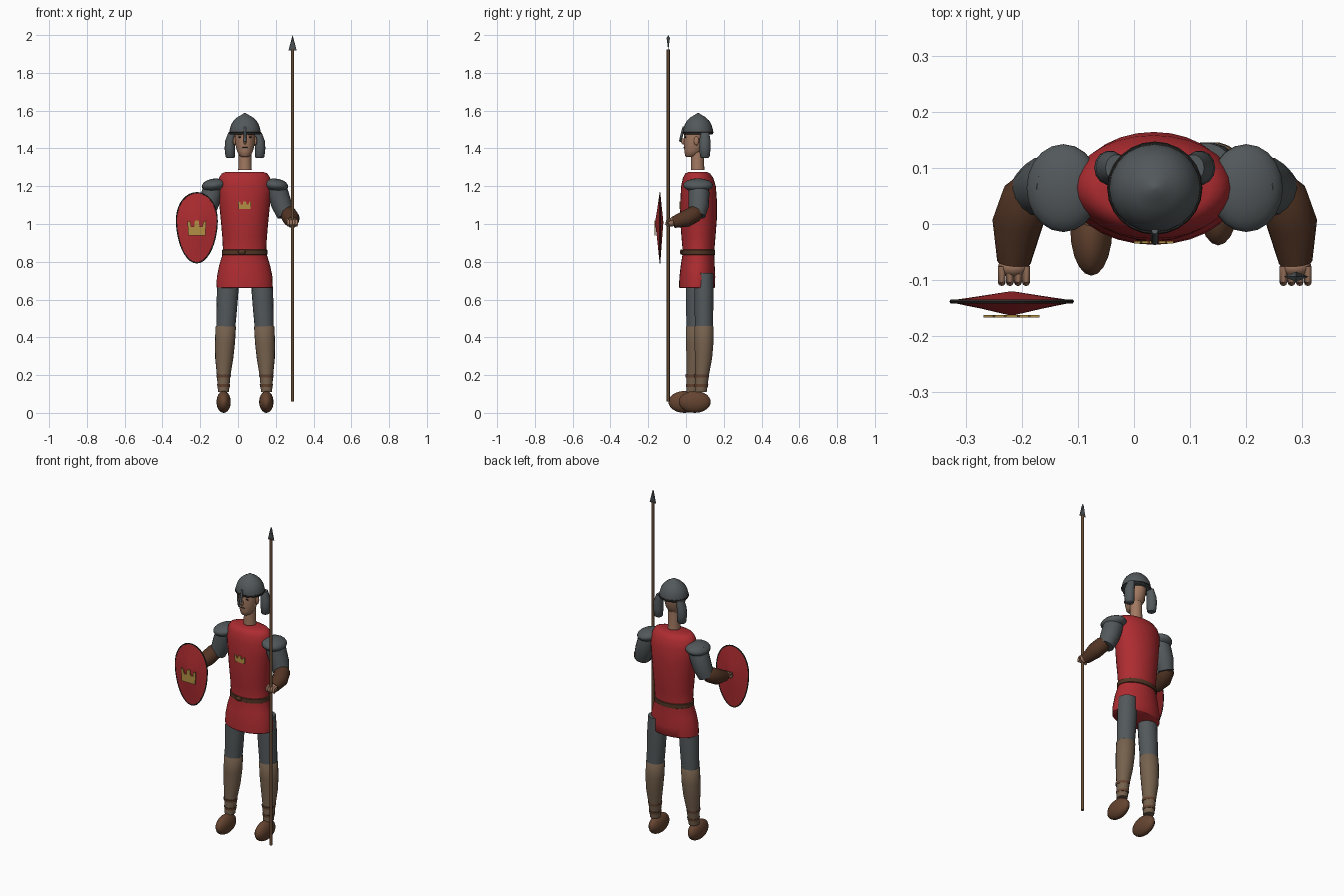
import bpy, bmesh, math
from mathutils import Vector

CX = 0.037  # symmetry plane of the body
COLOURS = {
    "red_cloth": (0.42, 0.025, 0.03), "steel": (0.085, 0.098, 0.104),
    "skin": (0.36, 0.19, 0.12), "dark_leather": (0.085, 0.035, 0.018),
    "boot_leather": (0.13, 0.058, 0.03), "legging_cloth": (0.18, 0.12, 0.075),
    "gold": (0.45, 0.28, 0.06), "wood": (0.13, 0.07, 0.035),
    "dark_trim": (0.025, 0.022, 0.02),
}
MATS = {}
for key, c in COLOURS.items():
    MATS[key] = bpy.data.materials.new(key)
    MATS[key].diffuse_color = (*c, 1)


def finish(name, bm, mat, smooth=True):
    bmesh.ops.recalc_face_normals(bm, faces=bm.faces)
    me = bpy.data.meshes.new(name)
    bm.to_mesh(me)
    bm.free()
    ob = bpy.data.objects.new(name, me)
    bpy.context.collection.objects.link(ob)
    me.materials.append(MATS[mat])
    if smooth:
        bpy.context.view_layer.objects.active = ob
        ob.select_set(True)
        bpy.ops.object.shade_smooth_by_angle(angle=math.radians(45))
        ob.select_set(False)
    return ob


def skin_rings(name, rings, mat, closed=False):
    """Bridge a list of point rings, capping the ends unless closed."""
    bm = bmesh.new()
    vs = [[bm.verts.new(p) for p in r] for r in rings]
    n = len(vs[0])
    for k in range(len(vs) if closed else len(vs) - 1):
        a, b = vs[k], vs[(k + 1) % len(vs)]
        for i in range(n):
            j = (i + 1) % n
            bm.faces.new((a[i], a[j], b[j], b[i]))
    if not closed:
        bm.faces.new(vs[0])
        bm.faces.new(vs[-1])
    return finish(name, bm, mat)


def loft(name, rows, mat, n=20):
    """rows: (z, centre x, centre y, radius x, radius y)"""
    ang = [2 * math.pi * i / n for i in range(n)]
    return skin_rings(name, [[(cx + rx * math.cos(a), cy + ry * math.sin(a), z)
                              for a in ang] for z, cx, cy, rx, ry in rows], mat)


def tube(name, pts, radii, mat, n=14, ref=(1, 0, 0), closed=False):
    pts = [Vector(p) for p in pts]
    rings, m = [], len(pts)
    for k, p in enumerate(pts):
        if closed:
            t = pts[(k + 1) % m] - pts[k - 1]
        else:
            t = pts[min(k + 1, m - 1)] - pts[max(k - 1, 0)]
        u = t.cross(Vector(ref)).normalized()
        v = t.cross(u).normalized()
        rings.append([p + radii[k] * (u * math.cos(2 * math.pi * i / n) + v * math.sin(2 * math.pi * i / n))
                      for i in range(n)])
    return skin_rings(name, rings, mat, closed)


def ball(name, loc, size, mat, seg=18, rot=(0, 0, 0)):
    bm = bmesh.new()
    bmesh.ops.create_uvsphere(bm, u_segments=seg, v_segments=seg // 2 + 1, radius=1)
    ob = finish(name, bm, mat)
    ob.location, ob.scale, ob.rotation_euler = loc, size, rot
    return ob


def crown(name, x, y, z, w, h):
    """Thin crown-shaped plate facing -y."""
    half = [(0.45, 0), (0.5, 1), (0.33, 0.9), (0.3, 0.6), (0.14, 0.6), (0.1, 1)]
    prof = half + [(-a, b) for a, b in reversed(half)]
    bm = bmesh.new()
    f = bm.faces.new([bm.verts.new((x + a * w, y, z + b * h)) for a, b in prof])
    ext = bmesh.ops.extrude_face_region(bm, geom=[f])
    bmesh.ops.translate(bm, vec=(0, 0.005, 0),
                        verts=[v for v in ext["geom"] if isinstance(v, bmesh.types.BMVert)])
    return finish(name, bm, "gold", False)


# Tunic and belt
loft("tunic", [(z, CX - 0.002, cy, rx, ry) for z, cy, rx, ry in [
    (0.66, 0.058, 0.140, 0.090), (0.665, 0.058, 0.149, 0.095), (0.72, 0.06, 0.147, 0.095),
    (0.78, 0.062, 0.135, 0.09), (0.85, 0.066, 0.114, 0.083), (0.93, 0.066, 0.118, 0.09),
    (1.02, 0.066, 0.126, 0.097), (1.12, 0.067, 0.136, 0.097), (1.2, 0.066, 0.145, 0.092),
    (1.245, 0.064, 0.135, 0.08), (1.268, 0.062, 0.12, 0.065), (1.275, 0.062, 0.1, 0.05)]],
    "red_cloth", 28)
loft("belt", [(z, CX - 0.002, 0.066, 0.119 + e, 0.086 + e) for z, e in
              [(0.835, -0.003), (0.838, 0.002), (0.862, 0.002), (0.865, -0.003)]], "dark_leather", 28)
ball("belt_knot", (0.02, -0.024, 0.852), (0.02, 0.008, 0.014), "dark_leather", 12)
crown("chest_crown", 0.035, -0.035, 1.08, 0.07, 0.04)

# Head and face
loft("neck", [(1.285, CX, 0.062, 0.036, 0.036), (1.33, CX, 0.061, 0.034, 0.034),
              (1.4, CX, 0.061, 0.034, 0.034)], "skin", 16)
loft("head", [(z, CX, cy, rx, ry) for z, cy, rx, ry in [
    (1.355, 0.022, 0.018, 0.02), (1.362, 0.028, 0.03, 0.033), (1.385, 0.04, 0.042, 0.049),
    (1.42, 0.049, 0.051, 0.061), (1.46, 0.055, 0.054, 0.067), (1.5, 0.06, 0.054, 0.066),
    (1.53, 0.062, 0.045, 0.055)]], "skin", 22)
ball("nose", (CX, -0.014, 1.437), (0.008, 0.012, 0.017), "skin", 10)
ball("mouth", (CX, -0.0095, 1.405), (0.017, 0.004, 0.003), "dark_trim", 10)
for s, side in ((-1, "left"), (1, "right")):
    ball(side + "_eye", (CX + s * 0.026, -0.003, 1.46), (0.011, 0.004, 0.004), "dark_trim", 10)
    ball(side + "_brow", (CX + s * 0.027, -0.004, 1.474), (0.014, 0.005, 0.003), "dark_leather", 10)
    ball(side + "_ear", (CX + s * 0.055, 0.055, 1.44), (0.009, 0.014, 0.024), "skin", 10)

# Helmet: dome, rim, nose guard and hanging flaps
loft("helmet_dome", [(z, CX, 0.064, r, r * 0.965) for z, r in [
    (1.474, 0.078), (1.478, 0.082), (1.5, 0.081), (1.525, 0.074), (1.548, 0.06),
    (1.566, 0.04), (1.577, 0.02), (1.587, 0.004)]], "steel", 20)
rim = [2 * math.pi * i / 24 for i in range(24)]
tube("helmet_rim", [(CX + 0.081 * math.cos(a), 0.064 + 0.079 * math.sin(a), 1.485) for a in rim],
     [0.004] * 24, "dark_trim", 6, (0, 0, 1), True)
tube("nose_guard", [(CX, -0.012, 1.515), (CX, -0.022, 1.475), (CX, -0.031, 1.435)],
     [0.006, 0.007, 0.007], "steel", 8)
for s, side in ((-1, "left"), (1, "right")):
    loft(side + "_helmet_flap", [(z, CX + s * dx, 0.1, rx, ry) for z, dx, rx, ry in [
        (1.35, 0.077, 0.02, 0.02), (1.356, 0.078, 0.025, 0.026), (1.40, 0.08, 0.028, 0.031),
        (1.44, 0.078, 0.027, 0.03), (1.485, 0.068, 0.02, 0.024)]], "steel", 14)

# Arms, mirrored
for s, side in ((-1, "left"), (1, "right")):
    def P(dx, y, z):
        return (CX + s * dx, y, z)
    ball(side + "_shoulder_pad", P(0.163, 0.064, 1.205), (0.066, 0.079, 0.035), "steel", 20,
         (0, s * 0.12, 0))
    tube(side + "_upper_arm", [P(0.16, 0.065, 1.21), P(0.175, 0.068, 1.16), P(0.195, 0.067, 1.1),
                               P(0.215, 0.058, 1.045)], [0.053, 0.056, 0.054, 0.045], "steel", 16)
    tube(side + "_forearm", [P(0.222, 0.068, 1.065), P(0.228, 0.05, 1.055), P(0.245, 0, 1.028),
                             P(0.251, -0.068, 1.008)], [0.032, 0.044, 0.045, 0.03], "dark_leather", 16)
    ball(side + "_palm", P(0.251, -0.076, 1.01), (0.028, 0.02, 0.024), "skin", 14)
    for i in range(4):
        d = 0.251 + (i - 1.5) * 0.0145
        tube(f"{side}_finger_{i + 1}", [P(d, -0.075, 1.022), P(d, -0.1, 1.018), P(d, -0.104, 1.0),
                                        P(d, -0.092, 0.992)], [0.007] * 4, "skin", 8)

# Legs: left one steps forward
for s, side, dy in ((-1, "left", 0), (1, "right", 0.045)):
    def R(z, dx, y, rx, ry):
        return (z, CX + s * dx, y + dy, rx, ry)
    loft(side + "_thigh", [R(0.74, 0.088, 0.05, 0.054, 0.05), R(0.64, 0.092, 0.05, 0.057, 0.051),
                           R(0.54, 0.097, 0.05, 0.054, 0.05), R(0.445, 0.102, 0.05, 0.05, 0.048)],
         "steel", 18)
    loft(side + "_legging", [R(0.46, 0.102, 0.05, 0.05, 0.047), R(0.455, 0.102, 0.05, 0.054, 0.051),
                             R(0.37, 0.106, 0.05, 0.053, 0.051), R(0.29, 0.11, 0.048, 0.048, 0.046),
                             R(0.2, 0.113, 0.04, 0.036, 0.037), R(0.11, 0.114, 0.033, 0.029, 0.032)],
         "legging_cloth", 18)
    for k, (z, r) in enumerate(((0.195, 0.038), (0.145, 0.034))):
        loft(f"{side}_ankle_strap_{k + 1}", [R(z - 0.007, 0.113, 0.037 + k * -0.001, r - 0.001, r + 0.001),
                                             R(z + 0.007, 0.113, 0.037 + k * -0.001, r + 0.001, r + 0.003)],
             "boot_leather", 16)
    ball(side + "_boot", (CX + s * 0.113, -0.008 + dy * 1.2, 0.058), (0.038, 0.085, 0.058),
         "boot_leather", 20)

# Shield: egg-shaped double cone with a rim and a crown plate
SX, SY, SZ = -0.218, -0.138, 1.01
egg = [(0.107 * math.cos(a) * (1 + 0.06 * math.sin(a)), (0.155 if math.sin(a) > 0 else 0.215) * math.sin(a))
       for a in [2 * math.pi * i / 36 for i in range(36)]]
skin_rings("shield_face", [[(SX + x * k, SY + y, SZ + z * k) for x, z in egg] for k, y in
                           ((0.02, -0.025), (0.5, -0.013), (1, -0.002), (1, 0.002), (0.5, 0.01), (0.02, 0.018))],
           "red_cloth")
tube("shield_rim", [(SX + x, SY, SZ + z) for x, z in egg], [0.004] * 36, "dark_trim", 6, (0, 1, 0), True)
crown("shield_crown", SX, -0.167, 0.94, 0.1, 0.078)

# Spear: round shaft and a thin wedge-shaped head
tube("spear_shaft", [(0.289, -0.094, 0.06), (0.289, -0.094, 1.925)], [0.008] * 2, "wood", 10)
bm = bmesh.new()
q = [bm.verts.new(p) for p in ((0.267, -0.094, 1.918), (0.311, -0.094, 1.918),
                               (0.289, -0.103, 1.985), (0.289, -0.085, 1.985), (0.289, -0.094, 2.0))]
for f in ((0, 1, 2), (0, 1, 3), (0, 2, 4), (1, 2, 4), (0, 3, 4), (1, 3, 4)):
    bm.faces.new([q[i] for i in f])
finish("spear_head", bm, "steel", False)
